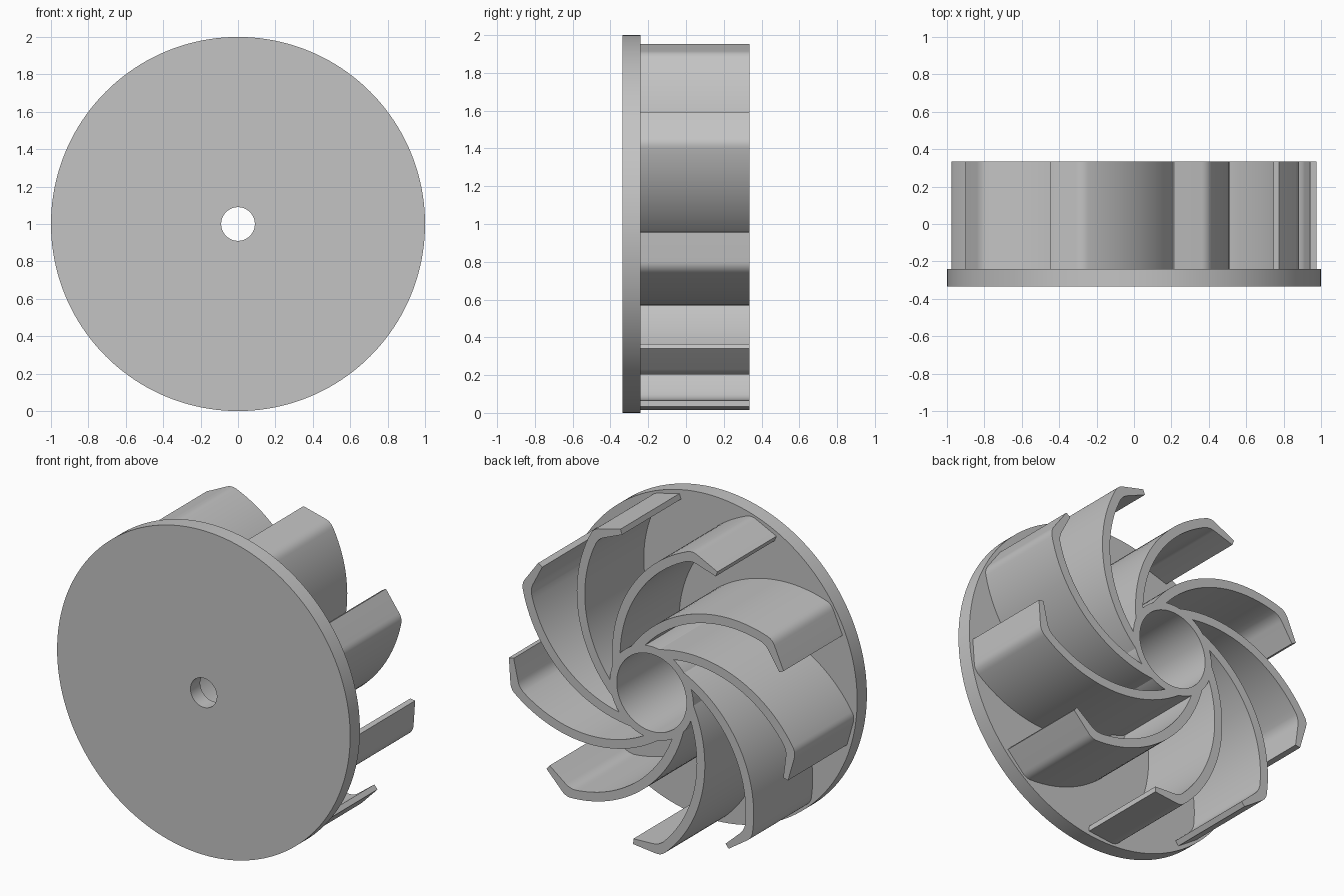
import bpy, bmesh, math
from mathutils import Vector

if "Cube" in bpy.data.objects:
    bpy.data.objects.remove(bpy.data.objects["Cube"], do_unlink=True)

FRONT, PLATE_BACK, BACK = -0.335, -0.24, 0.335
BLADES = 9

grey = bpy.data.materials.new("plain grey")
grey.use_nodes = True
grey.diffuse_color = (0.55, 0.55, 0.55, 1)
grey.node_tree.nodes["Principled BSDF"].inputs["Base Color"].default_value = (0.55, 0.55, 0.55, 1)


def finish(bm, name):
    """Turn a bmesh into a smooth-shaded object at the wheel centre."""
    bmesh.ops.recalc_face_normals(bm, faces=bm.faces)
    mesh = bpy.data.meshes.new(name)
    bm.to_mesh(mesh)
    bm.free()
    mesh.materials.append(grey)
    obj = bpy.data.objects.new(name, mesh)
    obj.location = (0, 0, 1)
    bpy.context.collection.objects.link(obj)
    bpy.ops.object.select_all(action="DESELECT")
    obj.select_set(True)
    bpy.context.view_layer.objects.active = obj
    bpy.ops.object.shade_smooth_by_angle(angle=math.radians(30))
    return obj


def ring(name, r_in, r_out, y0, y1, sides=128):
    """Flat-ended tube along y."""
    bm = bmesh.new()
    section = [(r_in, y0), (r_out, y0), (r_out, y1), (r_in, y1)]
    loops = []
    for i in range(sides):
        a = math.tau * i / sides
        loops.append([bm.verts.new((r * math.cos(a), y, r * math.sin(a))) for r, y in section])
    for i in range(sides):
        p, q = loops[i], loops[(i + 1) % sides]
        for j in range(4):
            k = (j + 1) % 4
            bm.faces.new((p[j], p[k], q[k], q[j]))
    return finish(bm, name)


def arc(centre, radius, a0, a1, steps):
    angles = [math.radians(a0 + (a1 - a0) * i / steps) for i in range(steps + 1)]
    return [centre + radius * Vector((math.cos(a), math.sin(a))) for a in angles]


def rounded(before, corner, after, steps=6):
    """Soft bend between two points around a corner."""
    ts = [i / steps for i in range(steps + 1)]
    return [(1 - t) ** 2 * before + 2 * t * (1 - t) * corner + t * t * after for t in ts]


# Back plate with shaft hole, and hub sleeve
ring("back_plate", 0.09, 1.0, FRONT, PLATE_BACK, 160)
ring("hub", 0.238, 0.285, PLATE_BACK, BACK, 96)

# Blade cross-section in x-z: curved vane with a bent tip
centre = Vector((-0.55, 0.175))
corner, tip = Vector((-0.277, 0.95)), Vector((-0.449, 0.866))
inner_corner, inner_tip = Vector((-0.274, 0.886)), Vector((-0.437, 0.835))
outer = arc(centre, 0.82, -8.8, 68, 28)
inner = arc(centre, 0.765, 66, -1.5, 28)
bend_out = rounded(outer[-1], corner, corner.lerp(tip, 0.2))
bend_in = rounded(inner_corner.lerp(inner_tip, 0.2), inner_corner, inner[0])
profile = outer[:-1] + bend_out + [tip, inner_tip] + bend_in + inner[1:]

bm = bmesh.new()
face = bm.faces.new([bm.verts.new((p.x, PLATE_BACK, p.y)) for p in profile])
result = bmesh.ops.extrude_face_region(bm, geom=[face])
moved = [v for v in result["geom"] if isinstance(v, bmesh.types.BMVert)]
bmesh.ops.translate(bm, verts=moved, vec=(0, BACK - PLATE_BACK, 0))
if not face.is_valid or len([f for f in bm.faces if len(f.verts) > 4]) < 2:
    low = [v for v in bm.verts if v not in moved]
    bmesh.ops.contextual_create(bm, geom=low)
blade = finish(bm, "blade_1")

# Repeat the blade around the hub
for i in range(1, BLADES):
    copy = blade.copy()
    copy.name = f"blade_{i + 1}"
    copy.rotation_euler.y = math.tau * i / BLADES
    bpy.context.collection.objects.link(copy)
